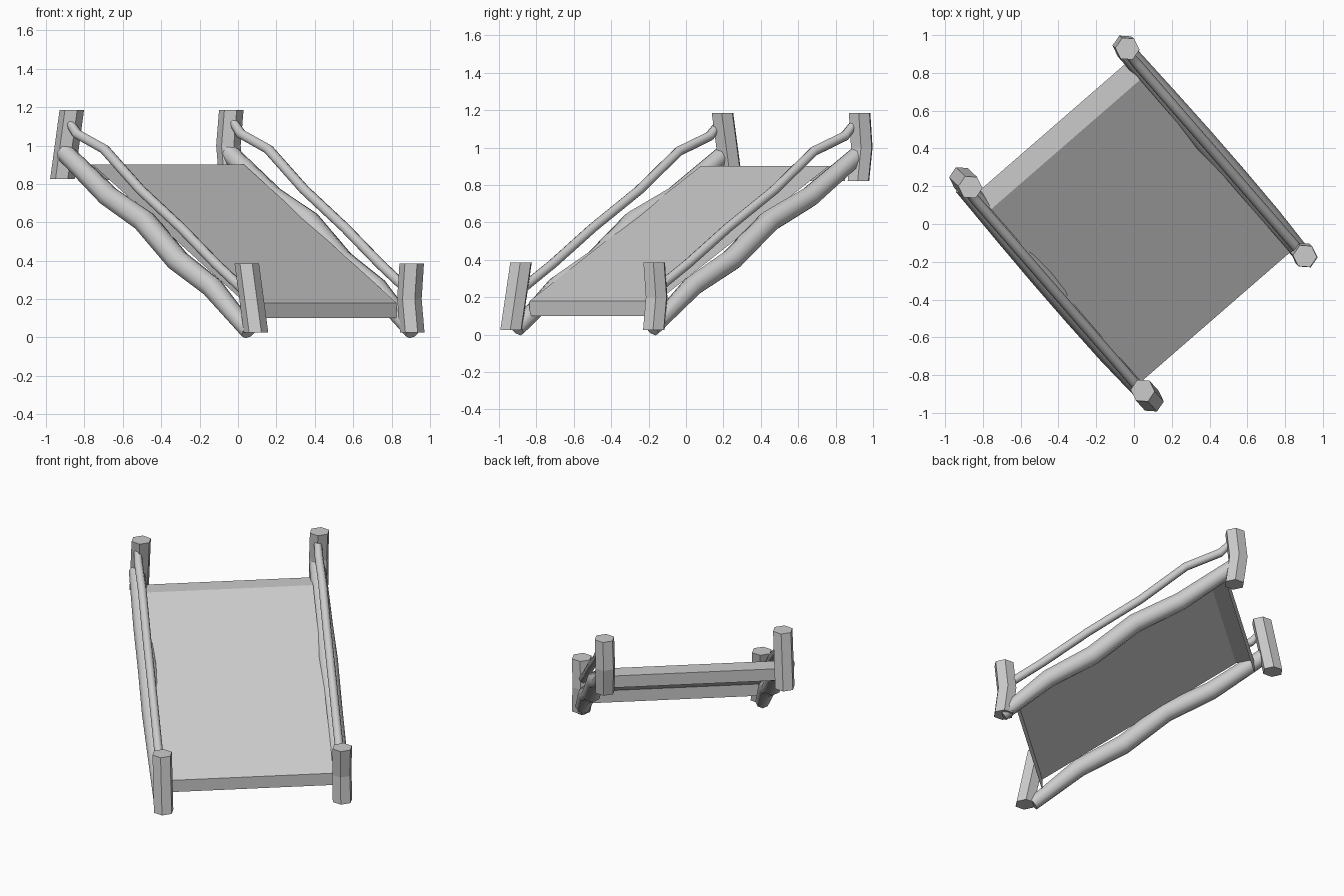
import bpy, bmesh, math
from mathutils import Vector

if "Cube" in bpy.data.objects:
    bpy.data.objects.remove(bpy.data.objects["Cube"])

W = Vector((0.755, 0.656, 0))      # across the ramp
U = Vector((0.656, -0.755, 0))     # down the ramp
Z = Vector((0, 0, 1))


def finish(name, bm):
    mesh = bpy.data.meshes.new(name)
    bm.to_mesh(mesh)
    bm.free()
    ob = bpy.data.objects.new(name, mesh)
    bpy.context.collection.objects.link(ob)


def post(name, centres):
    # hexagonal post lofted through horizontal sections
    bm = bmesh.new()
    angles = [math.radians(60 * i - 4) for i in range(6)]
    loops = [[bm.verts.new(Vector(c) + 0.064 * Vector((math.cos(a), math.sin(a), 0)))
              for a in angles] for c in centres]
    for a, b in zip(loops, loops[1:]):
        for i in range(6):
            j = (i + 1) % 6
            bm.faces.new((a[i], a[j], b[j], b[i]))
    bm.faces.new(loops[0])
    bm.faces.new(loops[-1])
    bmesh.ops.recalc_face_normals(bm, faces=bm.faces)
    finish(name, bm)


def rail(name, points, w, du):
    # round wavy pole: points are (distance down ramp, height, radius)
    cu = bpy.data.curves.new(name, 'CURVE')
    cu.dimensions = '3D'
    cu.bevel_depth = 1.0
    cu.bevel_resolution = 2
    cu.use_fill_caps = True
    sp = cu.splines.new('POLY')
    sp.points.add(len(points) - 1)
    for p, (u, z, r) in zip(sp.points, points):
        p.co = (*(U * (u + du) + W * w + Z * z), 1)
        p.radius = r
    ob = bpy.data.objects.new(name, cu)
    bpy.context.collection.objects.link(ob)


# Deck: thin sheet with a level landing and a skirt at each end
bm = bmesh.new()
profile = [(-0.67, 0.82), (-0.67, 0.90), (-0.555, 0.90), (0.655, 0.18), (0.655, 0.10)]
left, right = [[bm.verts.new(U * u + W * w + Z * z) for u, z in profile]
               for w in (-0.52, 0.525)]
for i in range(len(profile) - 1):
    bm.faces.new((left[i], left[i + 1], right[i + 1], right[i]))
finish("deck", bm)

# Four corner posts: left pair leans, right pair is kinked
post("upper_left_post", [(-0.915, 0.243, 0.825), (-0.866, 0.195, 1.185)])
post("lower_left_post", [(0.094, -0.935, 0.025), (0.046, -0.882, 0.385)])
post("upper_right_post", [(-0.035, 0.922, 0.82), (-0.05, 0.94, 1.0), (-0.035, 0.928, 1.185)])
post("lower_right_post", [(0.908, -0.172, 0.025), (0.893, -0.157, 0.2), (0.905, -0.17, 0.385)])

# Thick lower beams and thin handrails on both sides
beam = [(-0.745, 0.965, .05), (-0.395, 0.735, .058), (-0.11, 0.605, .062),
        (0.155, 0.40, .062), (0.43, 0.26, .058), (0.72, 0.03, .044)]
hand = [(-0.705, 1.12, .023), (-0.645, 1.06, .027), (-0.427, 0.98, .027),
        (-0.143, 0.77, .027), (0.183, 0.57, .027), (0.463, 0.38, .027),
        (0.69, 0.24, .027)]
for side, w, du in (("left", -0.55, 0), ("right", 0.568, 0.015)):
    rail(side + "_beam", beam, w, du)
    rail(side + "_handrail", hand, w, du)
